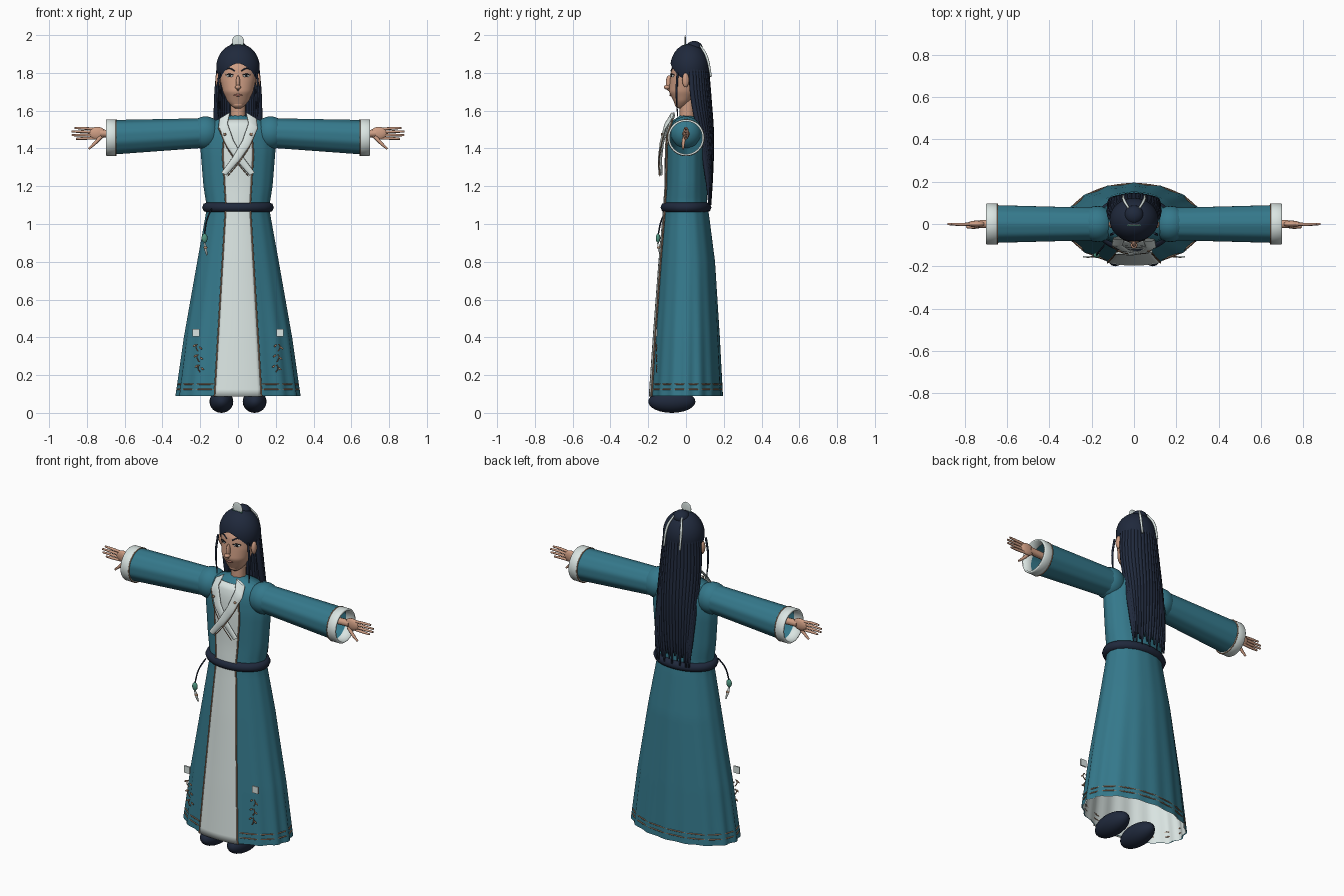
import bpy, math
from math import sin, cos, pi, tau
from mathutils import Vector

if "Cube" in bpy.data.objects:
    bpy.data.objects.remove(bpy.data.objects["Cube"])


def material(name, *rgb):
    m = bpy.data.materials.new(name)
    m.use_nodes = True
    m.diffuse_color = (*rgb, 1)
    m.node_tree.nodes["Principled BSDF"].inputs["Base Color"].default_value = (*rgb, 1)
    return m


TEAL = material("teal cloth", .035, .19, .26)
WHITE = material("pale cloth", .7, .78, .76)
NAVY = material("dark navy", .014, .022, .045)
SKIN = material("skin", .62, .34, .23)
TAN = material("tan thread", .4, .24, .15)
JADE = material("jade green", .08, .3, .22)
LIP = material("lip", .42, .17, .13)
BLACK = material("eye black", .01, .01, .012)


def grid(name, func, nu, nv, mat, wrap=True, thick=0):
    """Surface from func(u, v); u wraps round when asked."""
    cols = nu if wrap else nu + 1
    verts = [func(i / nu, j / nv) for j in range(nv + 1) for i in range(cols)]
    faces = [(j * cols + i, j * cols + (i + 1) % cols,
              (j + 1) * cols + (i + 1) % cols, (j + 1) * cols + i)
             for j in range(nv) for i in range(nu)]
    me = bpy.data.meshes.new(name)
    me.from_pydata(verts, [], faces)
    me.materials.append(mat)
    me.shade_smooth()
    ob = bpy.data.objects.new(name, me)
    bpy.context.collection.objects.link(ob)
    if thick:
        ob.modifiers.new("thickness", "SOLIDIFY").thickness = thick
    return ob


def ball(name, loc, size, mat, rot=(0, 0, 0), segs=24):
    bpy.ops.mesh.primitive_uv_sphere_add(segments=segs, ring_count=segs // 2, location=loc, rotation=rot)
    ob = bpy.context.object
    ob.name, ob.scale = name, size
    ob.data.materials.append(mat)
    ob.data.shade_smooth()
    return ob


def box(name, loc, size, mat):
    bpy.ops.mesh.primitive_cube_add(size=1, location=loc)
    ob = bpy.context.object
    ob.name, ob.scale = name, size
    ob.data.materials.append(mat)


def tube(name, pts, r, mat, taper=None, closed=False):
    cu = bpy.data.curves.new(name, "CURVE")
    cu.dimensions = "3D"
    cu.bevel_depth, cu.bevel_resolution, cu.resolution_u = r, 2, 5
    cu.use_fill_caps = True
    sp = cu.splines.new("BEZIER")
    sp.bezier_points.add(len(pts) - 1)
    for k, (bp, p) in enumerate(zip(sp.bezier_points, pts)):
        bp.co = p
        bp.handle_left_type = bp.handle_right_type = "AUTO"
        bp.radius = taper[k] if taper else 1
    sp.use_cyclic_u = closed
    cu.materials.append(mat)
    ob = bpy.data.objects.new(name, cu)
    bpy.context.collection.objects.link(ob)


def at(profile, z):
    """Linear lookup in a table keyed by its first column."""
    for p, q in zip(profile, profile[1:]):
        if z <= q[0]:
            break
    t = min(1, max(0, (z - p[0]) / (q[0] - p[0])))
    return [a + (b - a) * t for a, b in zip(p[1:], q[1:])]


def front(profile, x, z):
    a, b, cy = at(profile, z)
    return cy - b * math.sqrt(max(0, 1 - (x / a) ** 2))


def loft(name, profile, mat, fold=lambda th, z: 1, segs=96, rows=48):
    z0, z1 = profile[0][0], profile[-1][0]

    def point(u, v):
        th, z = u * tau, z0 + (z1 - z0) * v
        a, b, cy = at(profile, z)
        k = fold(th, z)
        return (a * k * sin(th), cy - b * k * cos(th), z)
    return grid(name, point, segs, rows, mat)


# Robe: height, half width, half depth, depth centre
ROBE = [(.09, .325, .19, .002), (.4, .283, .172, .005), (.8, .215, .145, .008),
        (1.05, .17, .118, .003), (1.1, .166, .112, 0), (1.2, .182, .108, .003),
        (1.4, .198, .108, .005), (1.5, .188, .1, .005), (1.555, .13, .075, .005), (1.575, .03, .03, 0)]


def folds(th, z):
    return 1 + max(.005, .02 * (1.05 - z)) * cos(16 * th)


loft("robe", ROBE, TEAL, folds)
loft("robe_lining", ROBE[:4], WHITE, lambda th, z: folds(th, z) * .98)

# Pale front panel with stitched edges
PANEL = [(.085, .125), (1.09, .065), (1.4, .082), (1.56, .06)]


def panel_point(u, v):
    z = .088 + 1.467 * v
    x = (2 * u - 1) * at(PANEL, z)[0]
    return (x, front(ROBE, x, z) - .009, z)


grid("front_panel", panel_point, 12, 40, WHITE, wrap=False, thick=.005)
for u in (0, 1):
    tube("panel_trim", [panel_point(u, k / 16) for k in range(17)], .004, TAN)

# Hem stitching, half sunk into the folds
for z in (.125, .152):
    a, b, cy = at(ROBE, z)
    tube("hem_stitch", [(a * sin(k * tau / 32), cy - b * cos(k * tau / 32), z) for k in range(32)],
         .0035, TAN, closed=True)

# Belt
tube("belt", [(.163 * sin(k * tau / 24), -.108 * cos(k * tau / 24), 1.088) for k in range(24)],
     .027, NAVY, closed=True)

# Belt pendant
tube("pendant_cord", [(-.14, -.1, 1.08), (-.165, -.13, 1.02), (-.178, -.148, .94)], .004, NAVY)
ball("pendant_bead", (-.177, -.148, .925), (.016, .012, .024), JADE)
tube("pendant_tassel", [(-.177, -.148, .9), (-.172, -.142, .87), (-.165, -.135, .835)], .008, WHITE, (.6, 1, .5))
ball("pendant_knot", (-.172, -.143, .875), (.01, .01, .008), TAN)

for s in (1, -1):
    # Shoulder and sleeve
    ball("shoulder", (s * .172, 0, 1.482), (.085, .086, .088), TEAL)

    def sleeve_point(u, v, s=s):
        th = u * tau
        r = (.077 + .014 * v) * (1 + .012 * cos(10 * th))
        return (s * (.17 + .52 * v), r * sin(th), 1.482 - .024 * v + r * cos(th))
    grid("sleeve", sleeve_point, 60, 8, TEAL)

    # Rolled cuff, a closed band
    CUFF = [(.645, .086), (.645, .094), (.65, .097), (.695, .097), (.7, .094), (.7, .086), (.645, .086)]

    def cuff_point(u, v, s=s):
        x, r = CUFF[round(v * 6)]
        return (s * x, r * sin(u * tau), 1.457 + r * cos(u * tau))
    grid("cuff", cuff_point, 48, 6, WHITE)
    tube("cuff_trim", [(s * .645, .095 * sin(k * tau / 16), 1.457 + .095 * cos(k * tau / 16)) for k in range(16)],
         .003, TAN, closed=True)

    # Hand
    tube("wrist", [(s * .6, 0, 1.475), (s * .73, 0, 1.48)], .02, SKIN)
    ball("palm", (s * .745, 0, 1.48), (.045, .016, .034), SKIN)
    for k, tip in enumerate((.865, .882, .88, .858)):
        z = 1.504 - .016 * k
        tube("finger", [(s * .76, 0, z - .002), (s * .82, -.002, z + .003 - .002 * k), (s * tip, 0, z + .004 - .003 * k)],
             .0075, SKIN, (1, 1, .7))
    tube("thumb", [(s * .725, -.008, 1.462), (s * .755, -.014, 1.43), (s * .79, -.015, 1.398)], .009, SKIN, (1.2, 1, .6))

    # Crossed collar band
    path = [Vector(p) for p in ((-.07, -.07, 1.575), (-.08, -.105, 1.52), (-.045, -.128, 1.43),
                                (.01, -.138, 1.345), (.075, -.135, 1.265))]

    def collar_point(u, v, s=s):
        f = min(v * 4, 3.999)
        i = int(f)
        c = path[i].lerp(path[i + 1], f - i)
        w = .034 - .018 * v
        p = c + Vector((.85, 0, .5)) * w * cos(u * tau) + Vector((0, .007, 0)) * sin(u * tau)
        return (s * p.x, p.y + s * .004, p.z)
    grid("collar_band", collar_point, 12, 16, WHITE)
    tube("collar_edge", [(s * (p.x - .02), p.y - .004, p.z - .012) for p in path[1:]], .0025, TAN)
    ball("collar_stud", (s * .07, -.128, 1.475), (.008, .005, .008), TAN, segs=12)

    # Skirt ornaments
    box("skirt_patch", (s * .223, -.155, .425), (.038, .008, .04), WHITE)
    for row in range(3):
        z = .35 - .055 * row
        x = s * (.215 - .005 * row)
        tube("embroidery_stem", [(x, -.155, z + .015), (x + s * .008, -.157, z), (x - s * .004, -.155, z - .025)], .003, TAN)
        for d in (-.016, .016):
            ball("embroidery_leaf", (x + d, -.155, z - d * .4), (.011, .003, .005), TAN, (0, d * 40, 0), 10)

    # Shoe
    ball("shoe", (s * .088, -.075, .06), (.063, .125, .06), NAVY)

# Neck and head
FACE = [(1.612, .015, .015, -.025), (1.625, .034, .03, -.025), (1.65, .056, .046, -.02),
        (1.70, .08, .078, -.012), (1.76, .094, .085, 0), (1.82, .098, .083, .004), (1.89, .07, .06, .012)]
tube("neck", [(0, .005, 1.54), (0, .008, 1.7)], .041, SKIN)
loft("head", FACE, SKIN, segs=48, rows=30)
ball("chin", (0, -.03, 1.634), (.034, .03, .022), SKIN)
ball("nose_bridge", (0, -.09, 1.745), (.011, .017, .042), SKIN)
ball("nose_tip", (0, -.1, 1.724), (.016, .017, .012), SKIN)
ball("mouth", (0, front(FACE, 0, 1.682), 1.682), (.023, .006, .006), LIP)
for s in (1, -1):
    ex = s * .044
    ey = front(FACE, ex, 1.785)
    tilt = (0, 0, s * .4)
    ball("eye_white", (ex, ey, 1.785), (.019, .004, .008), WHITE, tilt, 16)
    ball("iris", (ex, ey - .003, 1.785), (.008, .003, .008), BLACK, tilt, 12)
    tube("eyelid", [(ex + d * s, front(FACE, ex + d * s, 1.79) - .003, 1.794 - abs(d) * .3)
                    for d in (-.02, 0, .022)], .0025, BLACK)
    tube("eyebrow", [(s * x, front(FACE, x, z) - .001, z)
                     for x, z in ((.018, 1.81), (.045, 1.824), (.075, 1.81))], .0035, NAVY, (1, 1, .4))
    ball("ear", (s * .106, -.002, 1.762), (.014, .018, .038), SKIN)


# Hair cap with a hairline that drops toward the ears
def cap_point(u, v):
    th = (u * 2 - 1) * pi
    phi = v * (1.4 + .9 * min(1, abs(th) / 1.3) ** 1.5)
    return (.115 * sin(phi) * sin(th), .02 - .103 * sin(phi) * cos(th), 1.83 + .125 * cos(phi))


grid("hair_cap", cap_point, 64, 24, NAVY)
ball("hair_bun", (0, .043, 1.932), (.045, .045, .037), NAVY)

# Long strands fanned round the back of the head
for k in range(19):
    th = (k / 9 - 1) * 1.5
    x, back = sin(th), cos(th)
    tube("back_strand", [(.1 * x, .02 + .088 * back, 1.84), (.112 * x, .03 + .09 * back, 1.68),
                         (.115 * x, .075 + .06 * back, 1.45), (.112 * x, .11 + .022 * back, 1.25),
                         (.105 * x, .122 + .008 * back, 1.1 + .025 * (k % 3))],
         .0145, NAVY, (.9, 1, 1, .8, .3))
for s in (1, -1):
    tube("temple_lock", [(s * .098, -.045, 1.8), (s * .109, -.05, 1.7), (s * .104, -.045, 1.57)], .006, NAVY, (1, 1, .4))
    tube("hair_ribbon", [(s * .025, .075, 1.945), (s * .045, .108, 1.89), (s * .052, .132, 1.78)], .007, WHITE, (.7, 1, .8))

# Upright hair ornament
ball("hair_ornament", (0, -.004, 1.966), (.032, .004, .034), WHITE)
box("ornament_band", (0, -.004, 1.945), (.06, .009, .012), JADE)
